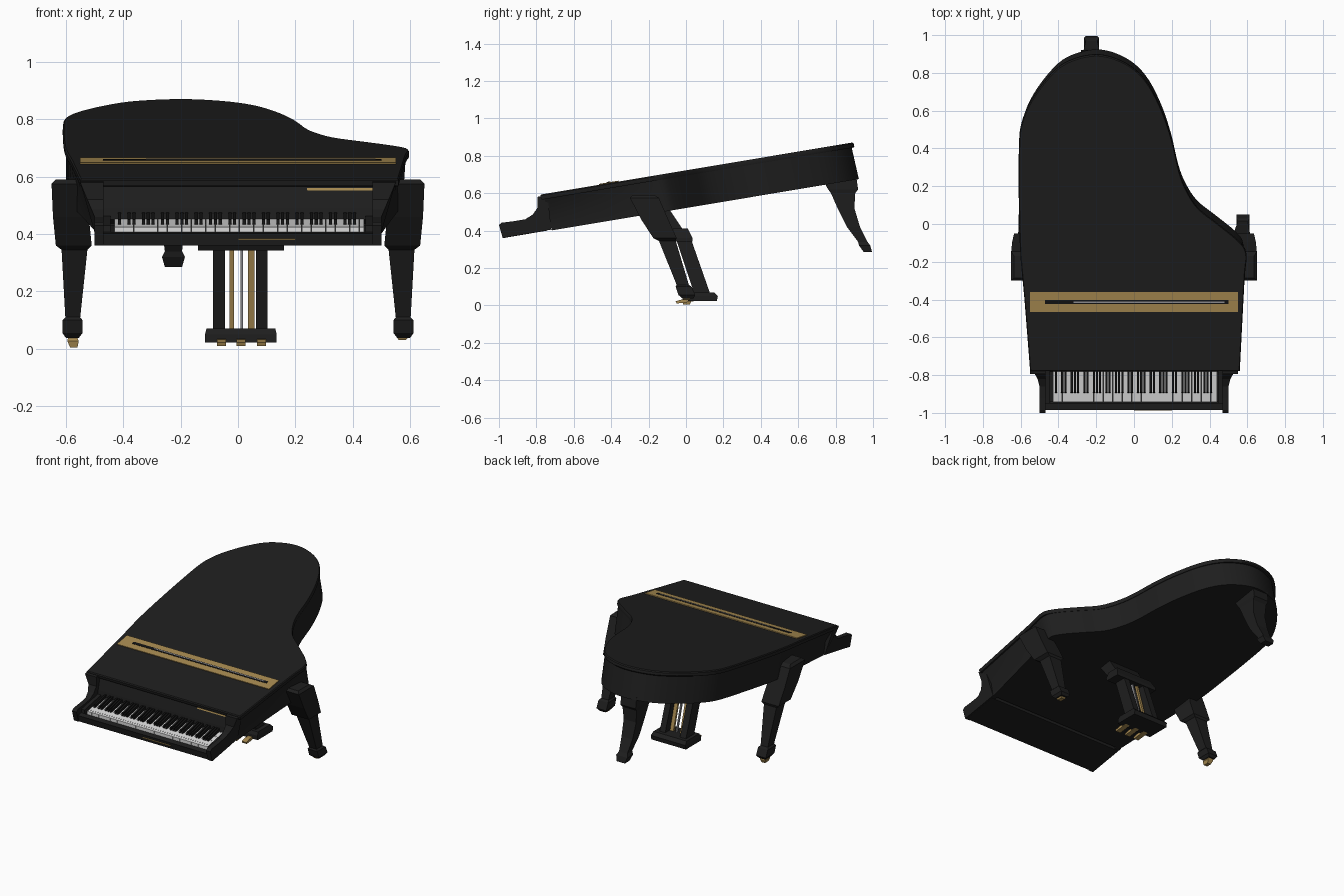
import bpy
import bmesh
from mathutils import Vector

old_cube = bpy.data.objects.get("Cube")
if old_cube:
    bpy.data.objects.remove(old_cube, do_unlink=True)


def make_material(name, red, green, blue):
    material = bpy.data.materials.new(name)
    material.use_nodes = True
    color = (red, green, blue, 1)
    material.diffuse_color = color
    material.node_tree.nodes["Principled BSDF"].inputs["Base Color"].default_value = color
    return material


black = make_material("black lacquer", .013, .013, .013)
dark = make_material("ebony", .007, .007, .007)
gold = make_material("brass", .38, .25, .08)
white = make_material("ivory", .7, .7, .7)
silver = make_material("grey metal", .3, .3, .32)


def loft(name, rings, material, smooth=False):
    """Skin a list of equal rings and cap both ends."""
    bm = bmesh.new()
    loops = [[bm.verts.new(point) for point in ring] for ring in rings]
    count = len(loops[0])
    for low, high in zip(loops, loops[1:]):
        for i in range(count):
            j = (i + 1) % count
            bm.faces.new((low[i], low[j], high[j], high[i]))
    bm.faces.new(loops[0][::-1])
    bm.faces.new(loops[-1])
    bmesh.ops.recalc_face_normals(bm, faces=bm.faces)
    mesh = bpy.data.meshes.new(name)
    bm.to_mesh(mesh)
    bm.free()
    mesh.materials.append(material)
    obj = bpy.data.objects.new(name, mesh)
    bpy.context.collection.objects.link(obj)
    if smooth:
        bpy.ops.object.select_all(action="DESELECT")
        obj.select_set(True)
        bpy.context.view_layer.objects.active = obj
        bpy.ops.object.shade_smooth_by_angle()
    return obj


def slab(name, profile, left, right, material):
    """Extrude a side profile of (y, z) points along x."""
    return loft(name, [[(x, y, z) for y, z in profile] for x in (left, right)], material)


def column(name, sections, material, side=1):
    """Stack rectangles given as (z, x low, x high, y low, y high)."""
    rings = [[(side * a, c, z), (side * b, c, z), (side * b, d, z), (side * a, d, z)]
             for z, a, b, c, d in sections]
    return loft(name, rings, material)


def tilt(x, y, height):
    """Place a point relative to the sloping lid plane."""
    return (x, y - .22 * height, .722 + .167 * y + .97 * height)


def lid_plate(name, left, right, front, back, low, high, material):
    corners = [(left, front), (right, front), (right, back), (left, back)]
    return loft(name, [[tilt(x, y, h) for x, y in corners] for h in (low, high)], material)


def spline(points, steps=4):
    """Smooth an open path through its points."""
    ends = [points[0]] + points + [points[-1]]
    path = []
    for i in range(len(points) - 1):
        a, b, c, d = (Vector(p) for p in ends[i:i + 4])
        for k in range(steps):
            t = k / steps
            path.append((2 * b + (c - a) * t + (2 * a - 5 * b + 4 * c - d) * t * t
                         + (3 * b - a - 3 * c + d) * t ** 3) / 2)
    return path + [Vector(points[-1])]


# Curved plan of the lid and case
plan = spline([(-.55, -.78), (-.58, -.4), (-.605, -.1), (-.61, .38), (-.59, .55),
               (-.52, .69), (-.41, .82), (-.31, .875), (-.2, .895), (-.1, .875),
               (0, .82), (.08, .73), (.15, .59), (.2, .44), (.24, .27), (.28, .17),
               (.34, .08), (.44, 0), (.55, -.09), (.595, -.16), (.585, -.3), (.56, -.78)])
loft("lid", [[tilt(p.x * s, p.y * s, h) for p in plan]
             for h, s in ((-.028, .995), (-.022, 1), (-.006, 1), (0, .993))], black, True)


def case_ring(height, flare):
    """Inset plan, pinched toward the keyboard at the bottom."""
    ring = []
    for p in plan:
        pinch = 1 - flare * min(1, max(0, (-.1 - p.y) / .68))
        ring.append(tilt(p.x * .98 * pinch, p.y * .98 + .003, height))
    return ring


loft("case", [case_ring(-.2, .09), case_ring(-.11, .08), case_ring(-.028, 0)], black, True)

# Brass hinge band on the lid with its slot
lid_plate("hinge_band", -.55, .55, -.465, -.36, -.003, .005, gold)
lid_plate("hinge_slot", -.47, .5, -.422, -.402, .004, .007, dark)
lid_plate("slot_rod", -.32, .48, -.415, -.408, .006, .009, silver)

# Keyboard housing
slab("keybed", [(-.975, .36), (-.985, .402), (-.95, .407), (-.94, .398), (-.74, .432),
                (-.74, .4)], -.49, .49, black)
slab("fallboard", [(-.78, .45), (-.775, .49), (-.755, .57), (-.7, .58), (-.7, .43)],
     -.49, .49, black)
slab("fallboard_trim", [(-.765, .552), (-.762, .56), (-.755, .56), (-.755, .552)],
     .24, .48, gold)
slab("key_slip_trim", [(-.987, .38), (-.987, .385), (-.978, .385), (-.978, .38)],
     0, .2, gold)

# Curved cheeks that flare out toward the lid
cheek = [(-.98, .36), (-1, .43), (-.985, .442), (-.92, .45), (-.86, .46), (-.82, .485),
         (-.795, .52), (-.795, .58), (-.74, .59), (-.72, .405)]
for side, label in ((-1, "right"), (1, "left")):
    outer = [(side * (.5 + .05 * max(0, min(1, (z - .46) / .12))), y, z) for y, z in cheek]
    inner = [(side * .468, y, z) for y, z in cheek]
    loft(label + "_cheek", [inner, outer], black)
    ends = sorted((side * .445, side * .47))
    slab(label + "_key_block", [(-.95, .39), (-.95, .43), (-.77, .465), (-.77, .42)],
         ends[0], ends[1], black)

# Keys
key_count = 52
key_width = .87 / key_count
for i in range(key_count):
    x = -.43 + i * key_width
    slab("white_key", [(-.943, .395), (-.943, .424), (-.77, .455), (-.77, .42)],
         x, x + key_width * .96, white)
    if i % 7 not in (1, 4) and i < key_count - 1:
        middle = x + key_width
        slab("black_key", [(-.895, .425), (-.89, .45), (-.77, .476), (-.77, .44)],
             middle - .0055, middle + .0055, dark)

# Front legs with heavy heads, tapering shafts and casters
front_leg = [(.59, .565, .635, -.285, -.17), (.575, .55, .65, -.3, -.145),
             (.46, .52, .645, -.24, -.095), (.36, .51, .635, -.175, -.05),
             (.345, .525, .615, -.145, -.055), (.11, .55, .602, -.05, .015),
             (.1, .542, .612, -.055, .03), (.055, .542, .612, -.04, .05),
             (.038, .555, .6, -.02, .04)]
for side, label in ((-1, "right"), (1, "left")):
    column(label + "_front_leg", front_leg, black, side)
    base = .004 if side < 0 else .03
    column(label + "_caster", [(.05, .565, .59, -.01, .03), (.025 + base / 2, .555, .595, -.02, .03),
                               (base, .56, .585, -.015, .02)], gold, side)

# Back leg
column("back_leg", [(.69, -.28, -.17, .72, .91), (.62, -.28, -.17, .76, .92),
                    (.6, -.275, -.175, .775, .905), (.52, -.27, -.18, .81, .9),
                    (.42, -.265, -.185, .86, .93), (.34, -.255, -.195, .92, .97),
                    (.32, -.265, -.185, .925, .985), (.285, -.255, -.195, .95, .995)], black)

# Pedal lyre
column("lyre_arm", [(.53, -.1, .12, -.2, -.1), (.38, -.1, .12, -.08, 0)], black)
column("lyre_head", [(.41, -.12, .14, -.07, .01), (.36, -.14, .16, -.07, .035),
                     (.342, -.14, .16, -.06, .035)], black)
for name, left, right in (("right", -.088, -.045), ("left", .062, .102)):
    column(name + "_lyre_post", [(.345, left, right, -.05, .03),
                                 (.06, left, right, .045, .13)], black)
for x, width, material in ((-.022, .008, gold), (.013, .004, silver), (.046, .012, gold)):
    column("pedal_rod", [(.345, x - width, x + width, -.01, .005),
                         (.06, x - width, x + width, .07, .085)], material)
column("lyre_base", [(.07, -.11, .13, .02, .15), (.05, -.115, .135, .01, .17),
                     (.022, -.115, .135, .01, .165)], black)
for x in (-.058, .01, .082):
    slab("pedal", [(.04, .022), (.04, .035), (-.02, .032), (-.055, .022), (-.05, .01),
                   (-.01, .014)], x - .016, x + .016, gold)
